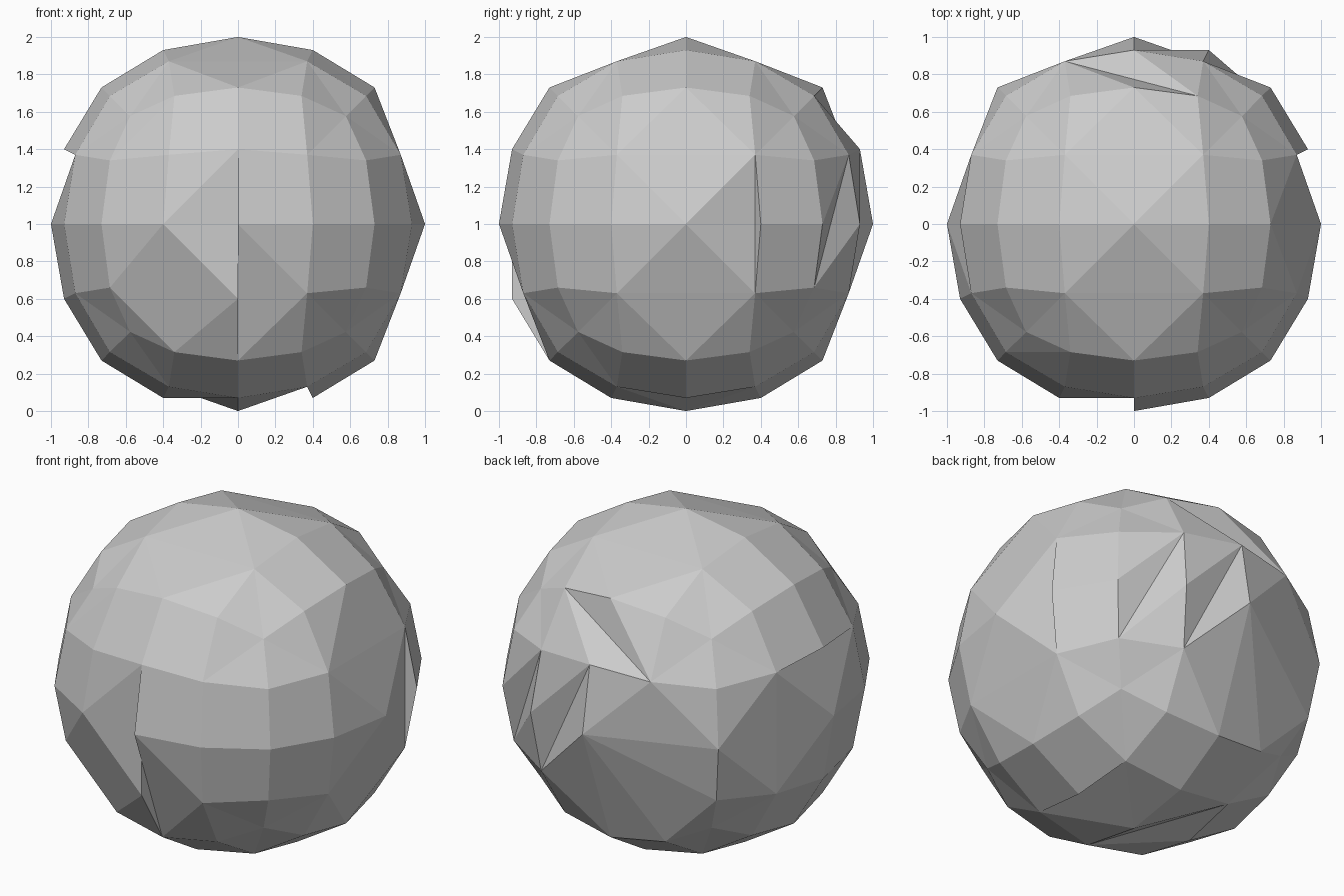
import bpy, bmesh
from itertools import permutations, product

if "Cube" in bpy.data.objects:
    bpy.data.objects.remove(bpy.data.objects["Cube"])

# Grid label (sorted absolute values) -> position of that kind of vertex
KIND = {
    (0, 0, 2): (0, 0, 1),            # face centre
    (0, 1, 2): (0, .4, .93),         # between centre and edge middle
    (1, 1, 2): (.37, .37, .87),      # between centre and corner
    (0, 2, 2): (0, .73, .73),        # edge middle
    (1, 2, 2): (.34, .685, .685),    # between edge middle and corner
    (2, 2, 2): (.577, .577, .577),   # corner
}

bm = bmesh.new()
verts = {}


def vert(label):
    """Get or make the vertex for a cube-grid label."""
    if label not in verts:
        mags = sorted(abs(c) for c in label)
        pos = KIND[tuple(mags)]
        co = [(-1 if c < 0 else 1) * pos[mags.index(abs(c))] for c in label]
        verts[label] = bm.verts.new((co[0], co[1], co[2] + 1))
    return verts[label]


# Ball: 48 mirrored wedges, each cut into four triangles
for perm in permutations(range(3)):
    for sign in product((-1, 1), repeat=3):
        def p(*abc):
            out = [0, 0, 0]
            for axis, val in zip(perm, abc):
                out[axis] = val * sign[axis]
            return vert(tuple(out))
        C, M, Q = p(2, 0, 0), p(2, 1, 0), p(2, 1, 1)
        E, H, K = p(2, 2, 0), p(2, 2, 1), p(2, 2, 2)
        for tri in ((C, M, Q), (M, E, H), (Q, H, K), (M, H, Q)):
            if not bm.faces.get(tri):
                bm.faces.new(tri)
bmesh.ops.recalc_face_normals(bm, faces=bm.faces[:])


def flip(a, b):
    edge = bm.edges.get((verts[a], verts[b]))
    if edge and len(edge.link_faces) == 2:
        bmesh.utils.edge_rotate(edge, True)


# Irregular creases: turned edges that leave small notches and ledges
FLIPS = [
    ((-2, 0, 0), (-2, 0, 1)), ((0, 0, -2), (1, 0, -2)), ((2, 0, 0), (2, 1, 0)),
    # back notches
    ((0, 2, 1), (-1, 2, 2)), ((0, 2, 2), (0, 2, 1)),
    ((1, 2, 0), (2, 2, 1)), ((2, 2, 0), (1, 2, 0)),
    ((-1, 2, 0), (-2, 2, 1)),
    # front ledge
    ((0, -2, 0), (-1, -2, 1)), ((0, -2, 0), (-1, -2, -1)), ((0, -2, 0), (-1, -2, 0)),
    ((0, -2, -1), (1, -2, -2)), ((0, -2, -1), (1, -2, -1)), ((0, -2, 0), (0, -2, -1)),
    ((-1, -2, -1), (-2, -2, -2)), ((-1, -2, 1), (-2, -2, 2)),
    # underside and back
    ((0, 0, -2), (-1, -1, -2)), ((0, 0, -2), (-1, 0, -2)),
    ((0, 2, 0), (1, 2, 1)), ((0, 2, 0), (1, 2, 0)),
]
for a, b in FLIPS:
    flip(a, b)

# Larger flat facets where a vertex is missing
for label in ((2, 0, 1), (2, 0, -1), (0, 1, 2), (0, -1, 2), (0, 2, -1),
              (-2, 1, 0), (-1, 2, 0), (-1, -2, -1), (-1, 2, -1)):
    bmesh.ops.dissolve_verts(bm, verts=[verts[label]])
    bmesh.ops.triangulate(bm, faces=[f for f in bm.faces if len(f.verts) > 3])
bmesh.ops.recalc_face_normals(bm, faces=bm.faces[:])

mesh = bpy.data.meshes.new("faceted_ball")
bm.to_mesh(mesh)
bm.free()
bpy.context.collection.objects.link(bpy.data.objects.new("faceted_ball", mesh))
